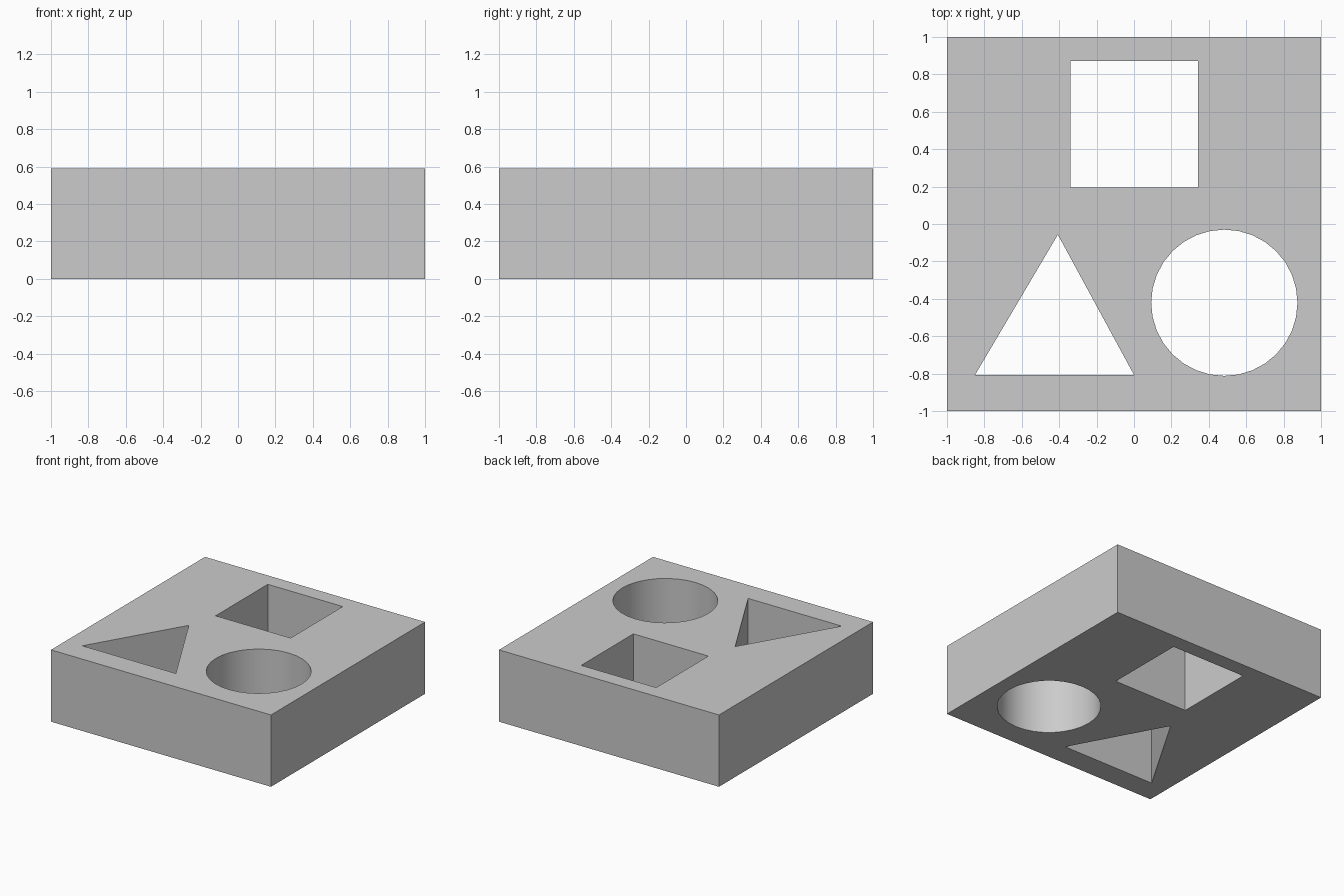
import bpy, bmesh, math

if "Cube" in bpy.data.objects:
    bpy.data.objects.remove(bpy.data.objects["Cube"])

HEIGHT = 0.59


def prism(name, outline, z0, z1):
    """Extrude a counter-clockwise xy outline from z0 to z1."""
    bm = bmesh.new()
    base = bm.faces.new([bm.verts.new((x, y, z0)) for x, y in outline])
    ext = bmesh.ops.extrude_face_region(bm, geom=[base], use_keep_orig=True)
    top = [v for v in ext["geom"] if isinstance(v, bmesh.types.BMVert)]
    bmesh.ops.translate(bm, verts=top, vec=(0, 0, z1 - z0))
    bmesh.ops.recalc_face_normals(bm, faces=bm.faces)
    mesh = bpy.data.meshes.new(name)
    bm.to_mesh(mesh)
    bm.free()
    obj = bpy.data.objects.new(name, mesh)
    bpy.context.collection.objects.link(obj)
    return obj


def rectangle(x0, y0, x1, y1):
    return [(x0, y0), (x1, y0), (x1, y1), (x0, y1)]


def circle(cx, cy, r, sides=32):
    return [(cx + r * math.cos(math.tau * i / sides),
             cy + r * math.sin(math.tau * i / sides)) for i in range(sides)]


# Solid block
block = prism("shape_sorter_block", rectangle(-1, -1, 1, 1), 0, HEIGHT)

# Through holes: square, triangle and round
holes = {
    "square_hole_cutter": rectangle(-0.34, 0.195, 0.342, 0.872),
    "triangle_hole_cutter": [(-0.85, -0.807), (0.0, -0.807), (-0.407, -0.057)],
    "round_hole_cutter": circle(0.483, -0.421, 0.391),
}
bpy.context.view_layer.objects.active = block
for name, outline in holes.items():
    cutter = prism(name, outline, -0.2, HEIGHT + 0.2)
    cutter.hide_render = True
    mod = block.modifiers.new(name, "BOOLEAN")
    mod.operation = "DIFFERENCE"
    mod.solver = "EXACT"
    mod.object = cutter
    bpy.ops.object.modifier_apply(modifier=mod.name)
    bpy.data.objects.remove(cutter)

# Smooth the round wall, keep the corners sharp
block.select_set(True)
bpy.ops.object.shade_smooth_by_angle(angle=math.radians(30))
